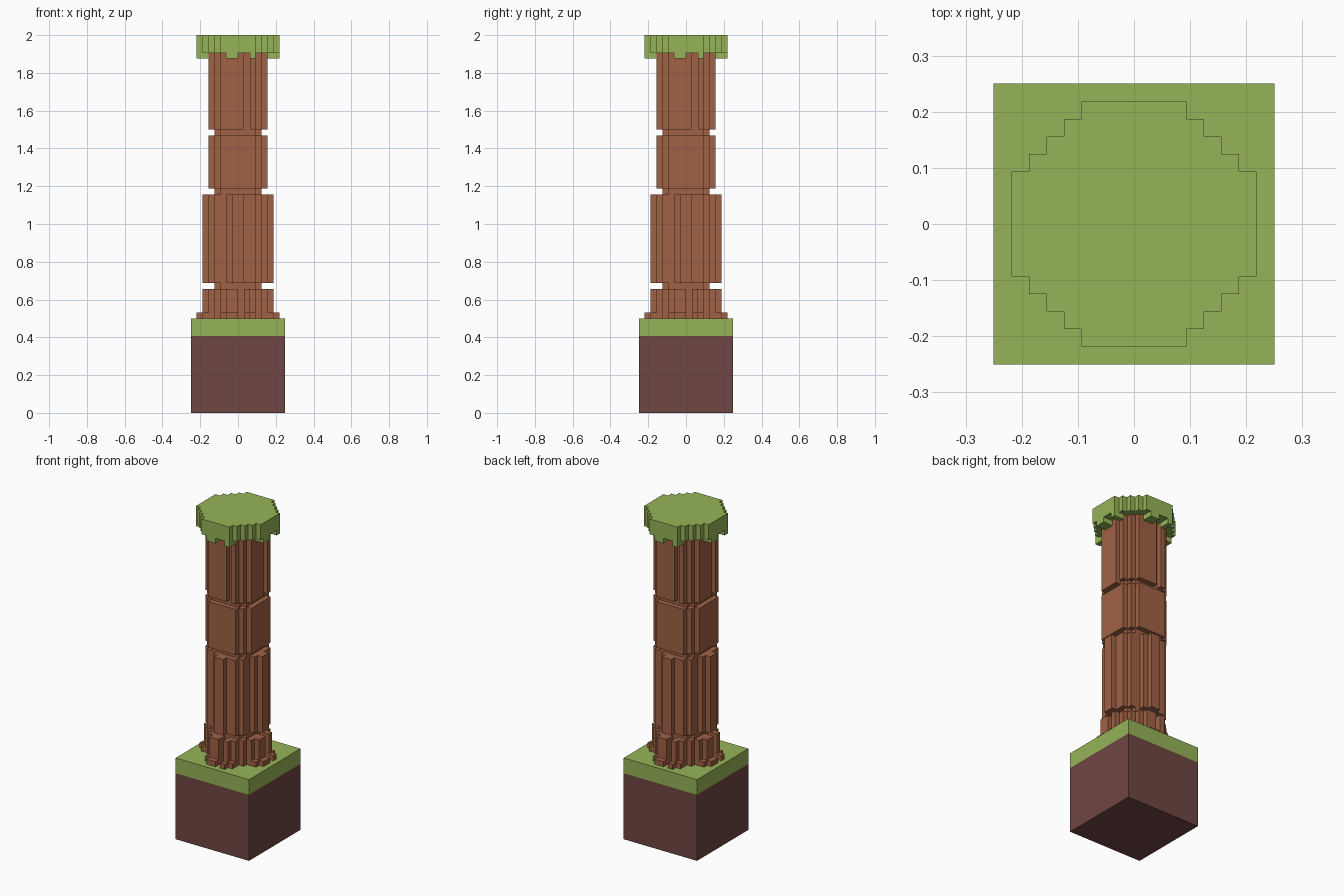
import bpy
import bmesh
from math import pi

U = 1 / 32  # one block of the grid

old = bpy.data.objects.get("Cube")
if old:
    bpy.data.objects.remove(old, do_unlink=True)


def material(name, rgb):
    m = bpy.data.materials.new(name)
    m.use_nodes = True
    m.diffuse_color = (*rgb, 1)
    m.node_tree.nodes["Principled BSDF"].inputs["Base Color"].default_value = (*rgb, 1)
    return m


GREEN = material("leaf green", (0.305, 0.456, 0.095))
BARK = material("bark brown", (0.352, 0.122, 0.06))
SOIL = material("soil brown", (0.162, 0.061, 0.055))


def layer(name, mat, z0, z1, strips):
    """Extrude a blocky outline; each strip (from x, to x, inner, outer depth) repeats on four sides."""
    cells = set()
    for a, b, inner, outer in strips:
        for x in range(a, b):
            for y in range(-outer, -inner):
                i, j = x, y
                for _ in range(4):
                    cells.add((i, j))
                    i, j = -j - 1, i
    bm = bmesh.new()
    verts = {}

    def corner(i, j):
        if (i, j) not in verts:
            verts[i, j] = bm.verts.new((i * U, j * U, z0 * U))
        return verts[i, j]

    for i, j in sorted(cells):
        bm.faces.new([corner(i, j), corner(i + 1, j), corner(i + 1, j + 1), corner(i, j + 1)])
    up = bmesh.ops.extrude_face_region(bm, geom=bm.faces[:], use_keep_orig=True)["geom"]
    top = [v for v in up if isinstance(v, bmesh.types.BMVert)]
    bmesh.ops.translate(bm, verts=top, vec=(0, 0, (z1 - z0) * U))
    bmesh.ops.recalc_face_normals(bm, faces=bm.faces[:])
    # merge the blocks into clean flat faces
    bmesh.ops.dissolve_limit(bm, angle_limit=pi / 180, verts=bm.verts[:], edges=bm.edges[:])
    mesh = bpy.data.meshes.new(name)
    bm.to_mesh(mesh)
    bm.free()
    mesh.materials.append(mat)
    ob = bpy.data.objects.new(name, mesh)
    bpy.context.collection.objects.link(ob)
    return ob


# Ground block
square = [(-8, 8, 0, 8)]
layer("soil_block", SOIL, 0, 13, square)
layer("grass_layer", GREEN, 13, 16, square)

# Trunk outlines
core = [(-4, 4, 0, 3), (-3, 3, 0, 4)]
body = [(-4, 4, 0, 4)]
foot = body + [(-3, 0, 0, 5), (1, 3, 0, 5), (-2, 0, 0, 6), (1, 2, 0, 6)]
roots = foot + [(-3, 0, 0, 6), (1, 3, 0, 6), (-2, 0, 0, 7), (1, 2, 0, 7)]

# Trunk, from the roots up, with narrow grooves between the bark sections
layer("roots", BARK, 16, 17, roots)
layer("trunk_foot", BARK, 17, 21, foot)
layer("lower_groove", BARK, 21, 22, core)
layer("lower_trunk", BARK, 22, 37, body + [(-2, 3, 0, 5), (-1, 1, 0, 6)])
layer("middle_groove", BARK, 37, 38, core)
layer("middle_trunk", BARK, 38, 47, body + [(-3, 3, 0, 5)])
layer("upper_groove", BARK, 47, 48, core)
layer("upper_trunk", BARK, 48, 61, body + [(-3, 1, 0, 5), (2, 3, 0, 5)])

# Leafy cap with hanging tufts
layer("leaf_tufts", GREEN, 60, 61, [(-2, 0, 5, 7), (2, 3, 5, 7)])
layer("leaf_cap", GREEN, 61, 64, [(-3, 3, 0, 7), (-4, 4, 0, 6), (-5, 5, 0, 5)])
